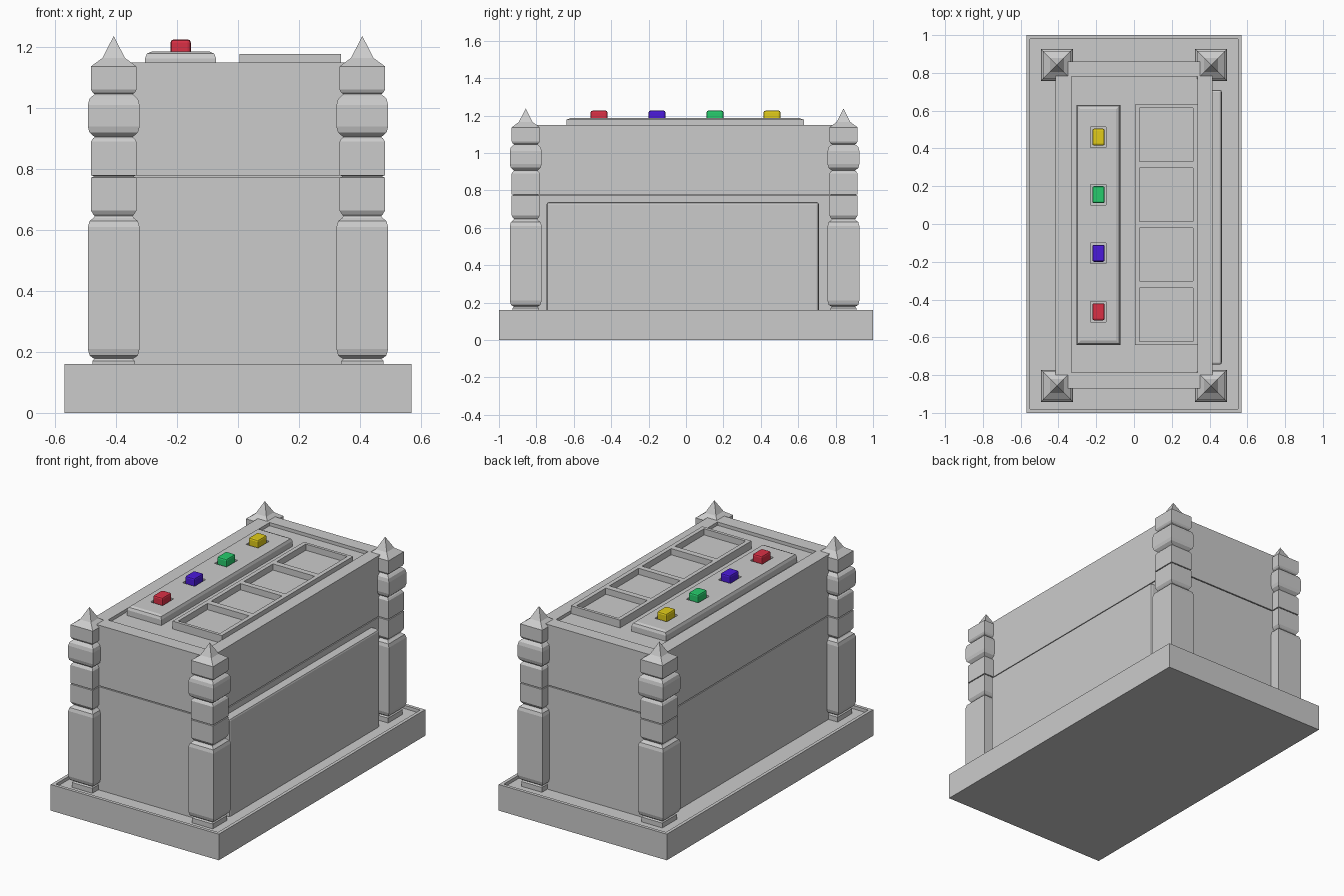
import bpy, bmesh
from mathutils import Matrix

if "Cube" in bpy.data.objects:
    bpy.data.objects.remove(bpy.data.objects["Cube"])


def make(name, bm):
    bmesh.ops.recalc_face_normals(bm, faces=bm.faces)
    me = bpy.data.meshes.new(name)
    bm.to_mesh(me)
    bm.free()
    ob = bpy.data.objects.new(name, me)
    bpy.context.collection.objects.link(ob)
    return ob


def boxes(name, *extents, bevel=0.0, segs=2, top_only=False):
    """Boxes given as (x0, x1, y0, y1, z0, z1), optionally bevelled."""
    bm = bmesh.new()
    for x0, x1, y0, y1, z0, z1 in extents:
        m = Matrix.Translation(((x0 + x1) / 2, (y0 + y1) / 2, (z0 + z1) / 2))
        m = m @ Matrix.Diagonal((x1 - x0, y1 - y0, z1 - z0, 1))
        bmesh.ops.create_cube(bm, size=1, matrix=m)
    if bevel:
        zt = max(v.co.z for v in bm.verts) - 1e-4
        edges = [e for e in bm.edges
                 if not top_only or all(v.co.z > zt for v in e.verts)]
        bmesh.ops.bevel(bm, geom=edges, offset=bevel, segments=segs,
                        profile=0.5, affect='EDGES')
    return make(name, bm)


def carve(ob, *extents):
    """Cut boxes out of an object and bake the result."""
    cutter = boxes("cutter", *extents)
    cutter.hide_render = True
    mod = ob.modifiers.new("cut", 'BOOLEAN')
    mod.operation, mod.solver, mod.object = 'DIFFERENCE', 'EXACT', cutter
    dg = bpy.context.evaluated_depsgraph_get()
    me = bpy.data.meshes.new_from_object(ob.evaluated_get(dg))
    ob.modifiers.clear()
    ob.data = me
    bpy.data.objects.remove(cutter)


def post(name, cx, cy, profile):
    """Square column: stacked square rings of (half width, height), pointed tip."""
    bm = bmesh.new()
    rings = [[bm.verts.new((cx + sx * h, cy + sy * h, z))
              for sx, sy in ((-1, -1), (1, -1), (1, 1), (-1, 1))]
             for h, z in profile[:-1]]
    bm.faces.new(rings[0])
    for a, b in zip(rings, rings[1:]):
        for i in range(4):
            bm.faces.new((a[i], a[(i + 1) % 4], b[(i + 1) % 4], b[i]))
    tip = bm.verts.new((cx, cy, profile[-1][1]))
    for i in range(4):
        bm.faces.new((rings[-1][i], rings[-1][(i + 1) % 4], tip))
    return make(name, bm)


# plinth with a shallow sunken top
plinth = boxes("plinth", (-0.57, 0.57, -1, 1, 0, 0.16))
carve(plinth, (-0.55, 0.55, -0.98, 0.98, 0.14, 0.3))

# chest body, seam core and lid with a sunken top
boxes("lower_body", (-0.415, 0.415, -0.87, 0.86, 0.13, 0.773))
boxes("seam_core", (-0.40, 0.40, -0.855, 0.845, 0.76, 0.79))
lid = boxes("lid", (-0.415, 0.415, -0.87, 0.86, 0.779, 1.15))
carve(lid, (-0.332, 0.336, -0.785, 0.78, 1.13, 1.3))

# raised panel on the right side, rounded upper corners
boxes("side_panel", (0.38, 0.465, -0.745, 0.71, 0.13, 0.737),
      bevel=0.012, segs=2)

# corner posts
W, N, G = 0.085, 0.075, 0.062
PROFILE = [(0.07, 0.13), (0.07, 0.17), (G, 0.178),
           (0.066, 0.179), (0.079, 0.188), (W, 0.21),
           (W, 0.61), (0.079, 0.63), (0.066, 0.64),
           (G, 0.646), (0.068, 0.653), (N, 0.665),
           (N, 0.773), (0.066, 0.774), (0.066, 0.778), (N, 0.779),
           (N, 0.89), (0.068, 0.901), (G, 0.905),
           (0.07, 0.912), (0.08, 0.921), (W, 0.94),
           (W, 1.01), (0.08, 1.03), (0.07, 1.04),
           (G, 1.046), (0.07, 1.052), (N, 1.062),
           (N, 1.137), (0.037, 1.165), (0, 1.237)]
for sx, side in ((-1, "left"), (1, "right")):
    for cy, end in ((-0.857, "front"), (0.842, "back")):
        post(f"post_{end}_{side}", sx * 0.408, cy, PROFILE)

# button strip with a socket around each button
YS = (-0.465, -0.155, 0.155, 0.46)
strip = boxes("button_strip", (-0.305, -0.072, -0.64, 0.63, 1.12, 1.186),
              bevel=0.022, segs=2, top_only=True)
carve(strip, *[(-0.23, -0.148, y - 0.054, y + 0.054, 1.165, 1.3) for y in YS])

# coloured buttons
COLOURS = {"red": (0.7, 0.03, 0.06, 1), "blue": (0.07, 0.01, 0.7, 1),
           "green": (0.02, 0.6, 0.15, 1), "yellow": (0.75, 0.6, 0.01, 1)}
for y, (name, col) in zip(YS, COLOURS.items()):
    b = boxes(f"{name}_button", (-0.221, -0.155, y - 0.045, y + 0.045, 1.15, 1.226),
              bevel=0.01, segs=2)
    mat = bpy.data.materials.new(f"{name}_plastic")
    mat.diffuse_color = col
    mat.use_nodes = True
    mat.node_tree.nodes["Principled BSDF"].inputs["Base Color"].default_value = mat.diffuse_color
    b.data.materials.append(mat)

# tray frame with four square cells
tray = boxes("cell_tray", (0.005, 0.338, -0.64, 0.632, 1.12, 1.178))
carve(tray, *[(0.03, 0.312, y - 0.141, y + 0.141, 1.14, 1.3)
              for y in (-0.48, -0.161, 0.155, 0.473)])
